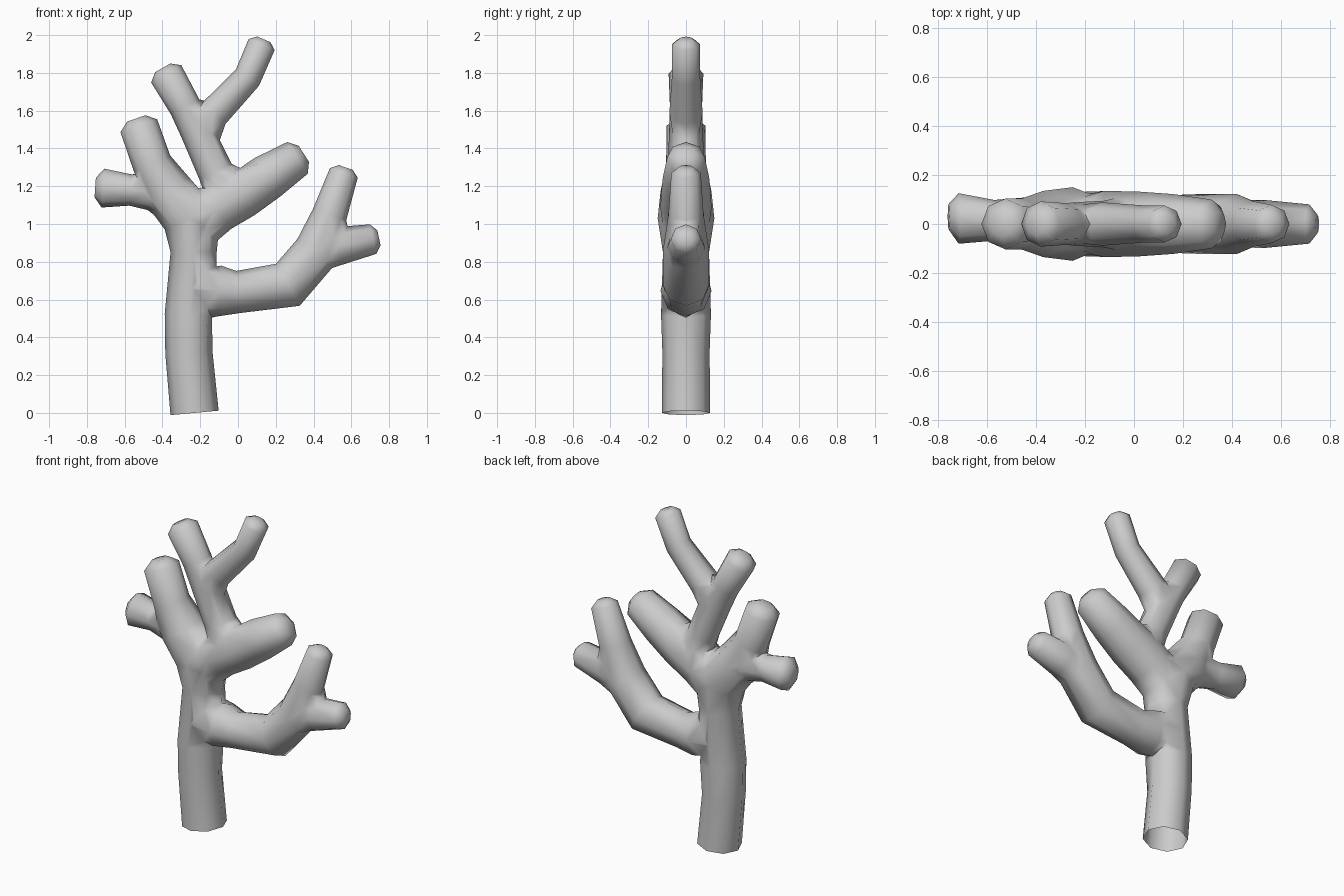
import bpy, bmesh, math
from mathutils import Vector

cube = bpy.data.objects.get("Cube")
if cube:
    bpy.data.objects.remove(cube, do_unlink=True)

SIDES = 8
grey = bpy.data.materials.new("coral grey")
grey.use_nodes = True
colour = (0.6, 0.6, 0.6, 1)
grey.diffuse_color = colour
grey.node_tree.nodes["Principled BSDF"].inputs["Base Color"].default_value = colour


def limb(name, path, y=0.0, tip=True):
    """Eight-sided tube along (x, z, radius) points, with a blunt domed tip."""
    pts = [Vector((x, 0, z)) for x, z, r in path]
    radii = [r for x, z, r in path]
    dirs = []
    for i in range(len(pts)):
        a, b = pts[max(i - 1, 0)], pts[min(i + 1, len(pts) - 1)]
        dirs.append((b - a).normalized())
    if tip:
        pts.append(pts[-1] + dirs[-1] * radii[-1] * 0.4)
        radii.append(radii[-1] * 0.5)
        dirs.append(dirs[-1])
    else:
        dirs[0] = Vector((0, 0, 1))
    bm = bmesh.new()
    rings = []
    for i, (p, r, d) in enumerate(zip(pts, radii, dirs)):
        side = Vector((0, 1, 0)).cross(d)
        shift = Vector((0, y * i / (len(pts) - 1), 0))
        ring = []
        for k in range(SIDES):
            a = math.tau * k / SIDES
            ring.append(bm.verts.new(p + shift + side * r * math.cos(a)
                                     + Vector((0, r * math.sin(a), 0))))
        rings.append(ring)
    for low, high in zip(rings, rings[1:]):
        for k in range(SIDES):
            n = (k + 1) % SIDES
            bm.faces.new((low[k], low[n], high[n], high[k]))
    bm.faces.new(rings[0])
    bm.faces.new(rings[-1])
    bmesh.ops.recalc_face_normals(bm, faces=bm.faces)
    mesh = bpy.data.meshes.new(name)
    bm.to_mesh(mesh)
    bm.free()
    mesh.materials.append(grey)
    ob = bpy.data.objects.new(name, mesh)
    bpy.context.collection.objects.link(ob)
    return ob


# Trunk, bending up into the left fork
trunk = limb("branching_coral", [
    (-.23, 0, .128), (-.26, .32, .125), (-.256, .52, .132), (-.235, .85, .122),
    (-.25, 1.03, .15), (-.37, 1.17, .135), (-.455, 1.32, .105), (-.525, 1.52, .103)])

# Side branches
branches = [
    limb("left_twig", [(-.3, 1.1, .12), (-.45, 1.17, .1), (-.57, 1.18, .083), (-.715, 1.19, .103)], .03),
    limb("middle_branch", [(-.24, .95, .11), (-.12, 1.08, .135), (.02, 1.16, .132),
                           (.16, 1.25, .122), (.315, 1.35, .1)]),
    limb("upper_branch", [(-.06, 1.14, .11), (-.12, 1.28, .095), (-.215, 1.49, .09),
                          (-.28, 1.62, .085), (-.38, 1.795, .092)]),
    limb("upper_twig", [(-.22, 1.49, .08), (-.13, 1.59, .088), (.05, 1.775, .075), (.125, 1.95, .075)]),
    limb("lower_branch", [(-.24, .66, .13), (-.1, .645, .135), (0, .64, .112), (.27, .675, .122),
                          (.42, .86, .122), (.485, 1.05, .093), (.56, 1.27, .078)]),
    limb("lower_twig", [(.4, .84, .1), (.53, .88, .098), (.715, .92, .08)]),
]

# Fuse everything into one skin
for branch in branches:
    mod = trunk.modifiers.new(branch.name, "BOOLEAN")
    mod.operation = "UNION"
    mod.solver = "EXACT"
    mod.object = branch
fused = bpy.data.meshes.new_from_object(
    trunk.evaluated_get(bpy.context.evaluated_depsgraph_get()))
trunk.modifiers.clear()
trunk.data = fused
for branch in branches:
    bpy.data.objects.remove(branch, do_unlink=True)

# Open the foot and soften the creases where limbs meet
bm = bmesh.new()
bm.from_mesh(fused)
foot = [f for f in bm.faces if f.normal.z < -0.9 and f.calc_center_median().z < 0.01]
bmesh.ops.delete(bm, geom=foot, context="FACES_ONLY")
bmesh.ops.remove_doubles(bm, verts=bm.verts, dist=0.012)
bmesh.ops.triangulate(bm, faces=[f for f in bm.faces if len(f.verts) > 4])
crease = {v for e in bm.edges if e.is_manifold and e.calc_face_angle_signed(0) < -0.6
          for v in e.verts}
for _ in range(2):
    bmesh.ops.smooth_vert(bm, verts=list(crease), factor=0.3,
                          use_axis_x=True, use_axis_y=True, use_axis_z=True)
bmesh.ops.recalc_face_normals(bm, faces=bm.faces)
bm.to_mesh(fused)
bm.free()

bpy.context.view_layer.objects.active = trunk
trunk.select_set(True)
bpy.ops.object.shade_smooth_by_angle(angle=math.radians(80))
